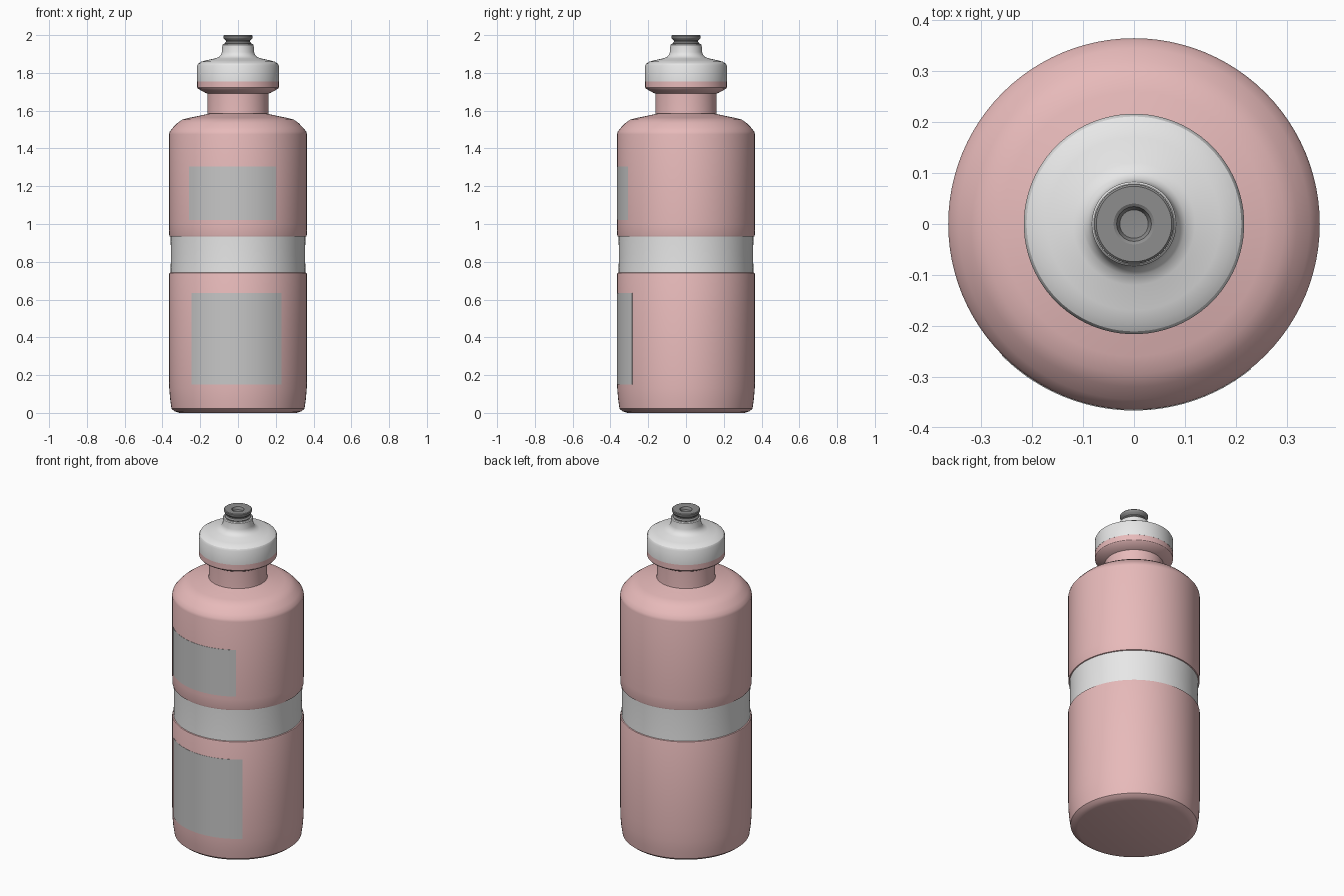
import bpy, bmesh, math

if "Cube" in bpy.data.objects:
    bpy.data.objects.remove(bpy.data.objects["Cube"])

SEG = 96


def material(name, rgb):
    m = bpy.data.materials.new(name)
    m.diffuse_color = (*rgb, 1)
    m.use_nodes = True
    m.node_tree.nodes["Principled BSDF"].inputs["Base Color"].default_value = m.diffuse_color
    return m


pink = material("soft pink", (0.80, 0.49, 0.49))
white = material("cap white", (0.80, 0.80, 0.80))
grey = material("label grey", (0.57, 0.57, 0.57))
dark = material("nozzle grey", (0.27, 0.27, 0.27))


def finish(bm, name, mats, angle=30):
    me = bpy.data.meshes.new(name)
    bm.to_mesh(me)
    bm.free()
    ob = bpy.data.objects.new(name, me)
    bpy.context.collection.objects.link(ob)
    for m in mats:
        me.materials.append(m)
    bpy.ops.object.select_all(action='DESELECT')
    ob.select_set(True)
    bpy.context.view_layer.objects.active = ob
    bpy.ops.object.shade_smooth_by_angle(angle=math.radians(angle))
    return ob


def lathe(name, profile, mats, rule=None):
    """Revolve (radius, z) points, listed bottom to top, around z."""
    bm = bmesh.new()
    verts = [bm.verts.new((r, 0, z)) for r, z in profile]
    edges = [bm.edges.new(p) for p in zip(verts, verts[1:])]
    bmesh.ops.spin(bm, geom=verts + edges, cent=(0, 0, 0), axis=(0, 0, 1),
                   angle=math.tau, steps=SEG)
    bmesh.ops.remove_doubles(bm, verts=bm.verts, dist=1e-5)
    bmesh.ops.recalc_face_normals(bm, faces=bm.faces)
    if rule:
        for f in bm.faces:
            f.material_index = rule(f.calc_center_median().z)
    return finish(bm, name, mats)


def label(name, x0, x1, z0, z1, r=0.3665, steps=24):
    """Thin curved plate hugging the front of the body."""
    a0, a1 = math.asin(x0 / r), math.asin(x1 / r)
    bm = bmesh.new()
    cols = []
    for i in range(steps + 1):
        a = a0 + (a1 - a0) * i / steps
        x, y = math.sin(a), -math.cos(a)
        cols.append([bm.verts.new((x * q, y * q, z))
                     for q, z in ((r, z0), (r, z1), (r - .004, z1), (r - .004, z0))])
    for a, b in zip(cols, cols[1:]):
        for k in range(4):
            n = (k + 1) % 4
            bm.faces.new((a[k], b[k], b[n], a[n]))
    bm.faces.new(cols[0])
    bm.faces.new(cols[-1])
    bmesh.ops.recalc_face_normals(bm, faces=bm.faces)
    return finish(bm, name, [grey])


# Body with recessed white grip band, shoulder, neck and flared collar
lathe("bottle_body", [
    (0, 0), (0.31, 0), (0.335, 0.008), (0.352, 0.022), (0.359, 0.07),
    (0.364, 0.13), (0.365, 0.2), (0.365, 0.735), (0.363, 0.741),
    (0.357, 0.743), (0.355, 0.84), (0.357, 0.933), (0.362, 0.935),
    (0.364, 0.942), (0.365, 1.0), (0.365, 1.475), (0.361, 1.49),
    (0.345, 1.51), (0.32, 1.535), (0.295, 1.553), (0.26, 1.562),
    (0.20, 1.574), (0.15, 1.585), (0.163, 1.586), (0.162, 1.60),
    (0.162, 1.69), (0.172, 1.694), (0.212, 1.716), (0.216, 1.722),
    (0.216, 1.755), (0, 1.755)],
    [pink, white], lambda z: 1 if 0.742 < z < 0.934 else 0)

# Cap with spout
lathe("screw_cap", [
    (0, 1.755), (0.2165, 1.755), (0.2165, 1.838), (0.211, 1.849),
    (0.195, 1.859), (0.17, 1.866), (0.12, 1.877), (0.10, 1.885),
    (0.09, 1.897), (0.085, 1.91), (0.083, 1.947), (0.079, 1.952),
    (0, 1.952)], [white])

# Pull nozzle with dimple
lathe("pull_nozzle", [
    (0, 1.95), (0.071, 1.95), (0.072, 1.957), (0.064, 1.965),
    (0.064, 1.972), (0.075, 1.982), (0.078, 1.988), (0.078, 1.996),
    (0.074, 2.0), (0.04, 2.0), (0.034, 1.996), (0.028, 1.98),
    (0, 1.978)], [dark])

# Front label panels
label("upper_label", -0.26, 0.20, 1.02, 1.305)
label("lower_label", -0.245, 0.23, 0.15, 0.635)
